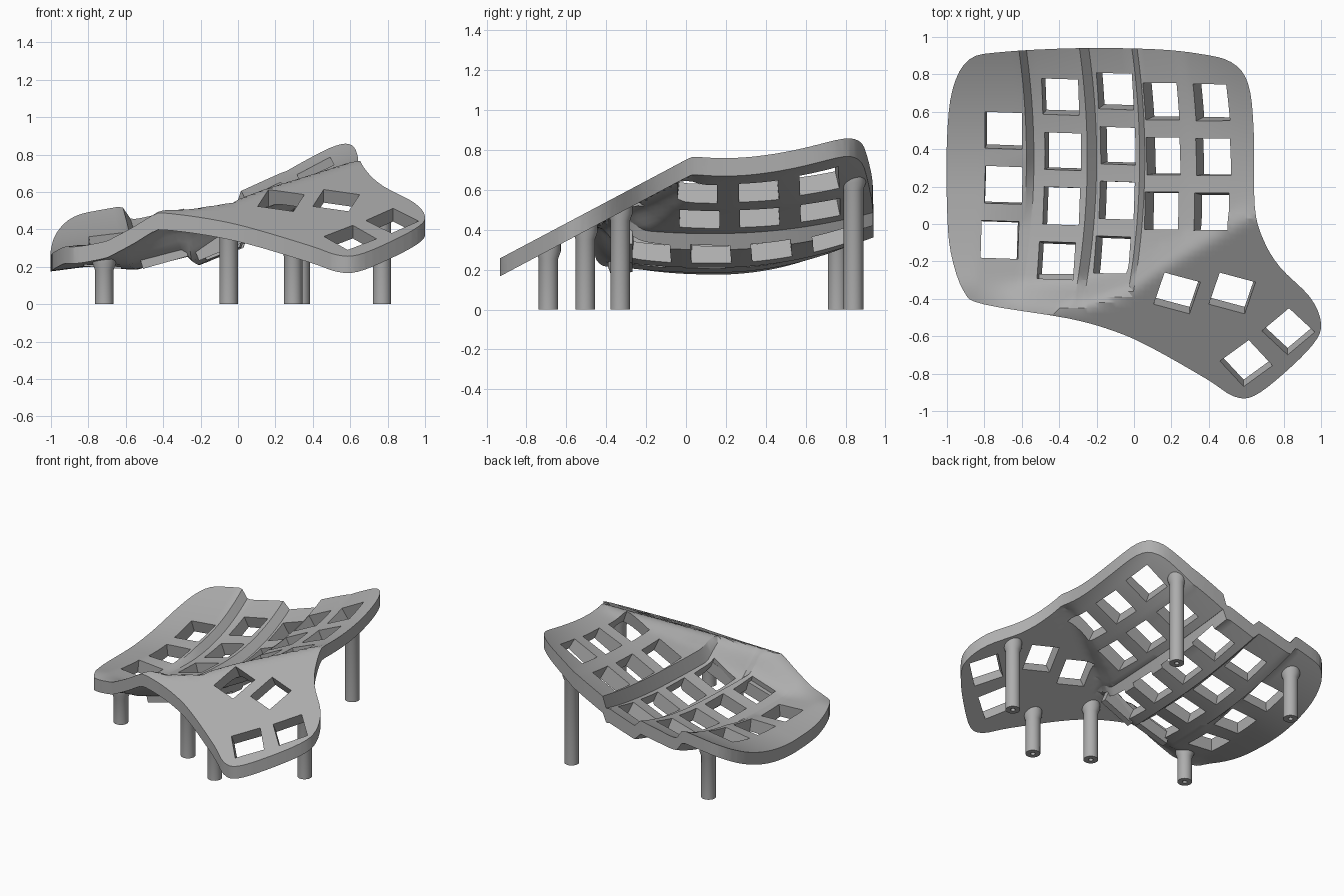
import bpy, bmesh, math
from mathutils import Vector, Matrix

cube = bpy.data.objects.get("Cube")
if cube:
    bpy.data.objects.remove(cube, do_unlink=True)

grey = bpy.data.materials.new("plain_grey")
grey.use_nodes = True
grey.diffuse_color = (0.42, 0.42, 0.42, 1)
grey.node_tree.nodes["Principled BSDF"].inputs["Base Color"].default_value = (0.42, 0.42, 0.42, 1)


def interp(points, t):
    """Piecewise linear lookup, clamped at both ends."""
    if t <= points[0][0]:
        return points[0][1]
    for (a, u), (b, v) in zip(points, points[1:]):
        if t <= b:
            return u + (v - u) * (t - a) / (b - a)
    return points[-1][1]


# Surface shape: stepped finger columns, their curl, and the thumb slope
COLUMNS = [(-1, .265), (-.575, .32), (-.535, .275), (-.25, .355), (-.2, .31),
           (.03, .405), (.058, .5), (.27, .605), (.66, .765)]
CURL = [(-.6, .34), (-.5, .28), (0, .22), (.06, .17), (.3, .16), (.62, .27)]
INNER_DIP = [(-.8, 0), (-.575, .045), (-.535, 0)]
FRONT_EDGE = [(-.9, .29), (-.7, .34), (-.55, .42), (-.4, .51), (-.3, .55), (-.2, 2)]
THUMB_LINE = [(-.3, -.48), (0, -.40), (.12, -.31), (.65, -.02), (1, .2)]
EXTRA_THICK = [(-.5, 0), (-.2, .01), (.03, .015), (.06, .03), (.3, .03), (.6, 0)]


def bow(y):
    """Sideways bend of the columns."""
    return .12 * (max(y, -.4) - .35) ** 2


def finger_weight(x, y):
    w = min(1, max(0, (y - interp(THUMB_LINE, x)) / .19))
    return w * w * (3 - 2 * w)


def surface(x, y):
    across = x + bow(y)
    finger = interp(COLUMNS, across) + interp(CURL, across) * max(0, y - .15) ** 2
    finger += .15 * max(0, .1 - y) ** 2
    finger -= interp(INNER_DIP, across) * min(1, max(0, (.35 - y) / .35))
    thumb = min(.555 + .53 * (y + .37), interp(FRONT_EDGE, x), .765)
    return thumb + (finger - thumb) * finger_weight(x, y)


def thickness(x, y):
    return .09 + interp(EXTRA_THICK, x + bow(y)) * finger_weight(x, y)


def make(name, bm):
    bmesh.ops.recalc_face_normals(bm, faces=bm.faces)
    mesh = bpy.data.meshes.new(name)
    bm.to_mesh(mesh)
    bm.free()
    mesh.materials.append(grey)
    ob = bpy.data.objects.new(name, mesh)
    bpy.context.collection.objects.link(ob)
    return ob


def activate(ob):
    bpy.ops.object.select_all(action='DESELECT')
    ob.select_set(True)
    bpy.context.view_layer.objects.active = ob


def smooth(ob):
    activate(ob)
    bpy.ops.object.shade_smooth_by_angle(angle=math.radians(28))


def boolean(ob, cutter, operation):
    cutter.hide_render = True
    mod = ob.modifiers.new(operation.title(), 'BOOLEAN')
    mod.object, mod.operation, mod.solver = cutter, operation, 'EXACT'
    activate(ob)
    bpy.ops.object.modifier_apply(modifier=mod.name)
    bpy.data.objects.remove(cutter, do_unlink=True)


def seat_matrix(x, y, turn=0):
    """Frame lying on the surface, turned about its normal."""
    d = .07
    gx = (surface(x + d, y) - surface(x - d, y)) / (2 * d)
    gy = (surface(x, y + d) - surface(x, y - d)) / (2 * d)
    n = Vector((-gx, -gy, 1)).normalized()
    c, s = math.cos(math.radians(turn)), math.sin(math.radians(turn))
    ax = Vector((c, s, gx * c + gy * s)).normalized()
    rot = Matrix((ax, n.cross(ax), n)).transposed().to_4x4()
    return Matrix.Translation((x, y, surface(x, y))) @ rot


# Plate body: a height field whose grid is bent with the columns
step = .03
xs = sorted({round(-1.08 + i * step, 3) for i in range(77)} | {p[0] for p in COLUMNS})
ys = [-1.08 + i * step for i in range(72)]
bm = bmesh.new()
top = [[bm.verts.new((x - bow(y), y, surface(x - bow(y), y))) for y in ys] for x in xs]
for i in range(len(xs) - 1):
    for j in range(len(ys) - 1):
        bm.faces.new((top[i][j], top[i + 1][j], top[i + 1][j + 1], top[i][j + 1]))
lower = bmesh.ops.extrude_face_region(bm, geom=bm.faces[:])["geom"]
for v in lower:
    if isinstance(v, bmesh.types.BMVert):
        v.co.z -= thickness(v.co.x, v.co.y)
bmesh.ops.triangulate(bm, faces=bm.faces)
plate = make("key_plate", bm)

# Rounded plan outline
OUTLINE = [(-1, .1), (-1, .45), (-.97, .72), (-.88, .88), (-.7, .92), (-.3, .94),
           (.1, .935), (.35, .91), (.52, .865), (.61, .75), (.64, .5), (.645, .1),
           (.69, -.08), (.78, -.23), (.94, -.39), (1, -.53), (.96, -.64), (.8, -.8),
           (.64, -.92), (.53, -.92), (.39, -.83), (.1, -.665), (-.1, -.575),
           (-.35, -.505), (-.8, -.43), (-.91, -.36), (-.98, -.15)]
bm = bmesh.new()
ring = []
for i in range(len(OUTLINE)):
    a, b, c, d = (Vector(OUTLINE[(i + k) % len(OUTLINE)]) for k in (-1, 0, 1, 2))
    for t in (0, .25, .5, .75):
        p = .5 * (2 * b + (c - a) * t + (2 * a - 5 * b + 4 * c - d) * t * t
                  + (3 * b - a - 3 * c + d) * t ** 3)
        ring.append(bm.verts.new((p.x, p.y, -1)))
face = bm.faces.new(ring)
for v in bmesh.ops.extrude_face_region(bm, geom=[face])["geom"]:
    if isinstance(v, bmesh.types.BMVert):
        v.co.z = 2
boolean(plate, make("outline_cutter", bm), 'INTERSECT')

# Square key openings: finger columns, then the thumb group
holes = []
for x, y, count in ((-.695, .5, 3), (-.38, .68, 4), (-.085, .71, 4),
                    (.157, .655, 3), (.425, .65, 3)):
    for r in range(count):
        row = y - .292 * r
        holes.append((x - bow(row), row, -2 if x < 0 else 0))
holes += [(.23, -.37, -15), (.525, -.37, -15), (.60, -.745, 36), (.825, -.575, 40)]
bm = bmesh.new()
for x, y, turn in holes:
    bmesh.ops.create_cube(bm, matrix=seat_matrix(x, y, turn) @ Matrix.Diagonal((.2, .2, .34, 1)))
boolean(plate, make("hole_cutter", bm), 'DIFFERENCE')
smooth(plate)

# Short lips under the front of the two long columns
for name, x in (("ring_column_lip", -.40), ("middle_column_lip", -.11)):
    bm = bmesh.new()
    slope = math.atan2(surface(x + .07, 0) - surface(x - .07, 0), .14)
    m = Matrix.Translation((x, -.29, surface(x, -.27) - .08)) @ Matrix.Rotation(-slope, 4, 'Y')
    bmesh.ops.create_cube(bm, size=1, matrix=m @ Matrix.Diagonal((.25, .045, .09, 1)))
    make(name, bm)

# Support posts: lathed, slightly flared at the top, with a screw hole underneath
POSTS = [("pinky_front_post", -.715, -.33), ("pinky_back_post", -.715, .76),
         ("front_post", -.05, -.505), ("thumb_front_post", .295, -.69),
         ("thumb_side_post", .77, -.33), ("tall_back_post", .335, .84)]
for name, x, y in POSTS:
    h = surface(x, y) - .05
    bm = bmesh.new()
    profile = [(0, .06), (.016, .06), (.016, 0), (.049, 0), (.049, h - .08), (.062, h - .045),
               (.062, h), (0, h)]
    verts = [bm.verts.new((r, 0, z)) for r, z in profile]
    edges = [bm.edges.new(pair) for pair in zip(verts, verts[1:])]
    bmesh.ops.spin(bm, geom=verts + edges, axis=(0, 0, 1), cent=(0, 0, 0),
                   angle=math.tau, steps=28, use_duplicate=False)
    bmesh.ops.remove_doubles(bm, verts=bm.verts, dist=1e-5)
    post = make(name, bm)
    post.location = (x, y, 0)
    smooth(post)
